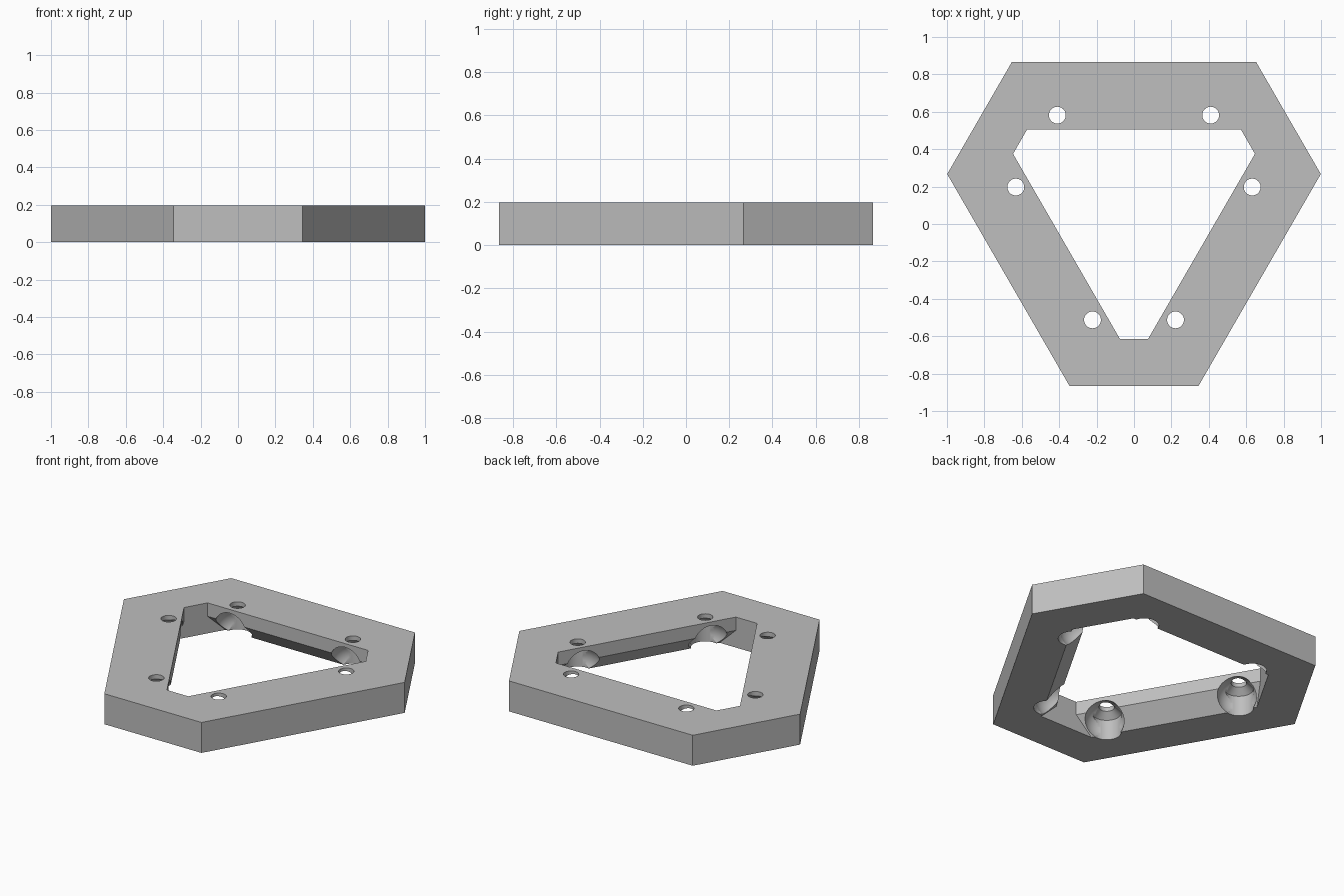
import bpy, bmesh, math
from mathutils import Matrix, Vector

if "Cube" in bpy.data.objects:
    bpy.data.objects.remove(bpy.data.objects["Cube"])

HEIGHT = 0.196
CENTRE_Y = 0.089
ARMS = [math.radians(a) for a in (90, 210, 330)]


def hexagon(long_dist, short_dist, z):
    """Three long and three short sides, given by distance from the centre."""
    half = (short_dist - long_dist / 2) / math.sin(math.pi / 3)
    points = []
    for a in ARMS:
        n = Vector((math.cos(a), math.sin(a), 0))
        t = Vector((-n.y, n.x, 0))
        points += [n * long_dist + t * s * half + Vector((0, CENTRE_Y, z))
                   for s in (-1, 1)]
    return points


def circle(centre, radius, z, sides=40):
    return [Vector((centre.x + radius * math.cos(i * math.tau / sides),
                    centre.y + radius * math.sin(i * math.tau / sides), z))
            for i in range(sides)]


def skin(bm, loops, closed):
    """Join successive loops with quads, closing the ring or capping the ends."""
    rings = [[bm.verts.new(p) for p in loop] for loop in loops]
    pairs = list(zip(rings, rings[1:]))
    if closed:
        pairs.append((rings[-1], rings[0]))
    else:
        bm.faces.new(rings[0])
        bm.faces.new(rings[-1])
    for low, high in pairs:
        for i in range(len(low)):
            j = (i + 1) % len(low)
            bm.faces.new((low[i], low[j], high[j], high[i]))


def finish(bm, name):
    bmesh.ops.recalc_face_normals(bm, faces=bm.faces)
    mesh = bpy.data.meshes.new(name)
    bm.to_mesh(mesh)
    bm.free()
    obj = bpy.data.objects.new(name, mesh)
    bpy.context.collection.objects.link(obj)
    return obj


# Plate with an opening whose long walls are undercut
bm = bmesh.new()
skin(bm, [hexagon(0.776, 0.954, 0), hexagon(0.776, 0.954, HEIGHT),
          hexagon(0.417, 0.703, HEIGHT), hexagon(0.417, 0.703, 0.11),
          hexagon(0.517, 0.703, 0)], closed=True)
plate = finish(bm, "platform_plate")

# Cutters: stepped bores and rounded clearance pockets
bores, pockets = bmesh.new(), bmesh.new()
for a in ARMS:
    n = Vector((math.cos(a), math.sin(a), 0))
    t = Vector((-n.y, n.x, 0))
    for side in (-1, 1):
        c = n * 0.493 + t * side * 0.41 + Vector((0, CENTRE_Y, 0))
        skin(bores, [circle(c, r, z) for r, z in
                     ((0.085, -0.1), (0.085, 0.13), (0.045, 0.168), (0.045, 0.3))],
             closed=False)
        middle = c - n * 0.04 + Vector((0, 0, 0.06))
        bmesh.ops.create_uvsphere(pockets, u_segments=40, v_segments=20, radius=0.118,
                                  matrix=Matrix.Translation(middle))

bpy.context.view_layer.objects.active = plate
plate.select_set(True)
for cutter in (finish(pockets, "pocket_cutter"), finish(bores, "bore_cutter")):
    cutter.hide_render = True
    mod = plate.modifiers.new("cut", 'BOOLEAN')
    mod.operation = 'DIFFERENCE'
    mod.solver = 'EXACT'
    mod.object = cutter
    bpy.ops.object.modifier_apply(modifier=mod.name)
    bpy.data.objects.remove(cutter)

# Plain grey finish
grey = bpy.data.materials.new("plain_grey")
grey.use_nodes = True
colour = (0.52, 0.52, 0.52, 1)
grey.diffuse_color = colour
grey.node_tree.nodes["Principled BSDF"].inputs["Base Color"].default_value = colour
plate.data.materials.clear()
plate.data.materials.append(grey)
bpy.ops.object.shade_smooth_by_angle(angle=math.radians(25))
